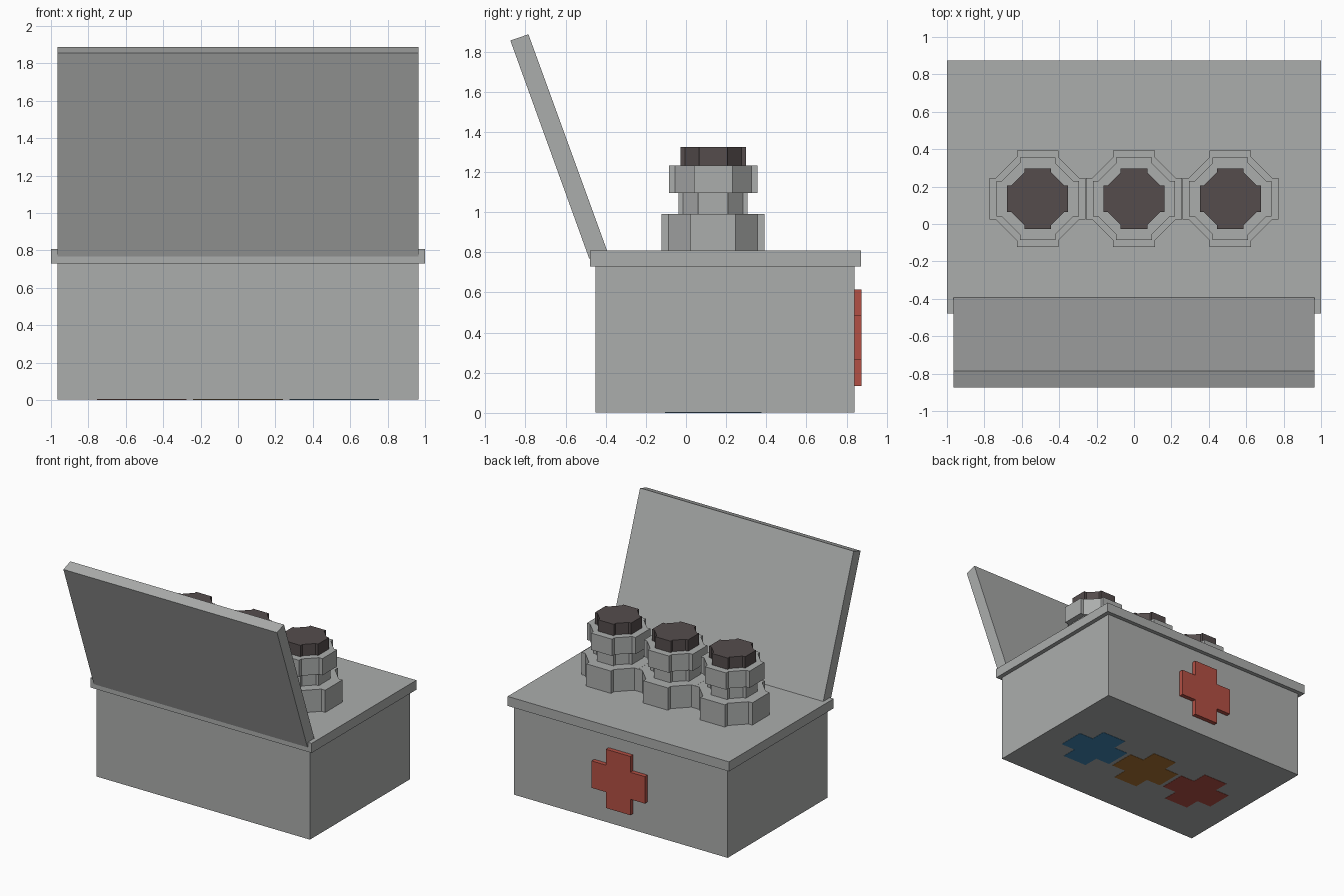
import bpy
import bmesh

if "Cube" in bpy.data.objects:
    bpy.data.objects.remove(bpy.data.objects["Cube"])


def material(name, r, g, b):
    m = bpy.data.materials.new(name)
    m.diffuse_color = (r, g, b, 1)
    m.use_nodes = True
    m.node_tree.nodes["Principled BSDF"].inputs["Base Color"].default_value = m.diffuse_color
    return m


GREY = material("grey", 0.41, 0.42, 0.415)
DARK = material("dark_brown", 0.09, 0.073, 0.073)
RED = material("red", 0.45, 0.08, 0.058)
ORANGE = material("orange", 0.41, 0.17, 0.032)
BLUE = material("blue", 0.051, 0.235, 0.45)


def prism(name, outline, lo, hi, axis, mat):
    """Extrude a 2D outline from lo to hi along the x, y or z axis."""
    place = {"x": lambda a, b, t: (t, a, b),
             "y": lambda a, b, t: (a, t, b),
             "z": lambda a, b, t: (a, b, t)}[axis]
    bm = bmesh.new()
    rings = [[bm.verts.new(place(a, b, t)) for a, b in outline] for t in (lo, hi)]
    n = len(outline)
    bm.faces.new(rings[0])
    bm.faces.new(rings[1])
    for i in range(n):
        j = (i + 1) % n
        bm.faces.new((rings[0][i], rings[0][j], rings[1][j], rings[1][i]))
    bmesh.ops.recalc_face_normals(bm, faces=bm.faces)
    me = bpy.data.meshes.new(name)
    bm.to_mesh(me)
    bm.free()
    me.materials.append(mat)
    ob = bpy.data.objects.new(name, me)
    bpy.context.collection.objects.link(ob)
    return ob


def rect(a0, a1, b0, b1):
    return [(a0, b0), (a1, b0), (a1, b1), (a0, b1)]


def four_way(points, ca, cb):
    """Repeat a quarter outline at 90 degree steps around a centre."""
    out = []
    for _ in range(4):
        out += [(ca + a, cb + b) for a, b in points]
        points = [(-b, a) for a, b in points]
    return out


def cross(ca, cb, r=0.24, w=0.11):
    return four_way([(r, -w), (r, w), (w, w)], ca, cb)


def notched_octagon(ca, cb, r):
    w, n = 0.435 * r, 0.865 * r
    return four_way([(r, -w), (r, w), (n, w), (w, n)], ca, cb)


# Case body, rim and open lid
prism("case_body", rect(-0.965, 0.965, -0.45, 0.84), 0.002, 0.74, "z", GREY)
prism("case_rim", rect(-1, 1, -0.478, 0.873), 0.73, 0.808, "z", GREY)
prism("open_lid", [(-0.875, 1.855), (-0.785, 1.886), (-0.39, 0.8), (-0.482, 0.768)],
      -0.965, 0.965, "x", GREY)

# Raised cross on the back wall
prism("wall_cross", cross(0, 0.375), 0.835, 0.875, "y", RED)

# Three bottles, each with a coloured cross under the case
TIERS = [("base", 0.257, 0.8, 0.99, GREY), ("neck", 0.172, 0.99, 1.095, GREY),
         ("collar", 0.22, 1.095, 1.232, GREY), ("cap", 0.163, 1.232, 1.325, DARK)]
for side, x, colour in (("left", -0.515, RED), ("middle", 0, ORANGE), ("right", 0.515, BLUE)):
    for part, r, lo, hi, mat in TIERS:
        prism(f"{side}_bottle_{part}", notched_octagon(x, 0.135, r), lo, hi, "z", mat)
    prism(f"{side}_floor_cross", cross(x, 0.135), 0, 0.006, "z", colour)
